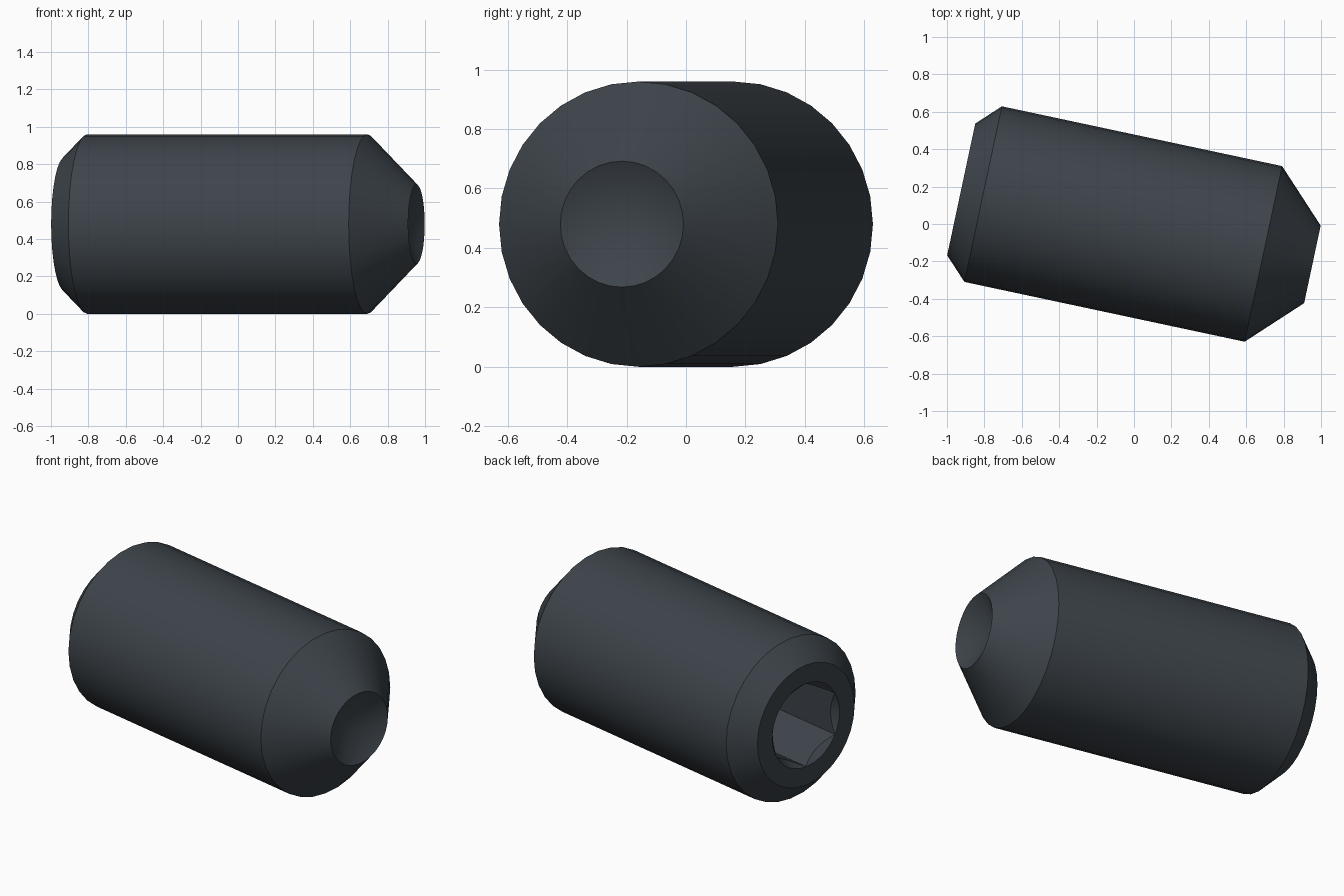
import bpy, bmesh, math
from mathutils import Vector

cube = bpy.data.objects.get("Cube")
if cube:
    bpy.data.objects.remove(cube, do_unlink=True)

# Main sizes, measured along the screw's own x axis
HALF = 0.96
BODY_R, SOCKET_END_R, POINT_R = 0.48, 0.36, 0.212
HEX_R, HEX_DEPTH, CUP_DEPTH = 0.249, 0.8, 0.12


def lathe(name, profile, sides):
    """Closed solid turned around x from (x, radius) points."""
    bm = bmesh.new()
    rings = []
    for x, r in profile:
        if r == 0:
            rings.append([bm.verts.new((x, 0, 0))] * sides)
            continue
        ring = []
        for i in range(sides):
            a = math.tau * i / sides + math.pi / 2
            ring.append(bm.verts.new((x, r * math.cos(a), r * math.sin(a))))
        rings.append(ring)
    for a, b in zip(rings, rings[1:]):
        for i in range(sides):
            j = (i + 1) % sides
            bm.faces.new(dict.fromkeys((a[i], a[j], b[j], b[i])))
    for ring in (rings[0], rings[-1]):
        if ring[0] != ring[1]:
            bm.faces.new(ring)
    bmesh.ops.recalc_face_normals(bm, faces=bm.faces)
    mesh = bpy.data.meshes.new(name)
    bm.to_mesh(mesh)
    bm.free()
    obj = bpy.data.objects.new(name, mesh)
    bpy.context.collection.objects.link(obj)
    return obj


def cut(target, cutter):
    """Subtract the cutter and remove it."""
    cutter.hide_render = True
    mod = target.modifiers.new("cut", "BOOLEAN")
    mod.operation = "DIFFERENCE"
    mod.solver = "EXACT"
    mod.object = cutter
    bpy.context.view_layer.objects.active = target
    bpy.ops.object.modifier_apply(modifier=mod.name)
    bpy.data.objects.remove(cutter, do_unlink=True)


# Screw body: chamfered socket end, tapered point with a conical cup
screw = lathe("set_screw", [
    (-HALF, SOCKET_END_R),
    (-HALF + BODY_R - SOCKET_END_R, BODY_R),
    (HALF - BODY_R + POINT_R, BODY_R),
    (HALF, POINT_R),
    (HALF - CUP_DEPTH, 0),
], 32)

# Hexagonal socket with a countersunk rim
cut(screw, lathe("socket_cutter", [(-HALF - 0.1, HEX_R - 0.001),
                                   (-HALF + HEX_DEPTH, HEX_R - 0.001)], 6))
cut(screw, lathe("countersink_cutter", [(-HALF - 0.05, HEX_R + 0.05),
                                        (-HALF + 0.15, HEX_R - 0.15)], 48))

# Dark steel colour
steel = bpy.data.materials.new("dark_steel")
steel.use_nodes = True
colour = (0.047, 0.058, 0.069, 1)
steel.diffuse_color = colour
steel.node_tree.nodes["Principled BSDF"].inputs["Base Color"].default_value = colour
screw.data.materials.clear()
screw.data.materials.append(steel)

# Smooth shading with crisp edges
bpy.ops.object.select_all(action="DESELECT")
screw.select_set(True)
bpy.context.view_layer.objects.active = screw
bpy.ops.object.shade_smooth_by_angle(angle=math.radians(30))

# Lay the screw on the ground, turned slightly
screw.location = Vector((0.015, -0.0155, BODY_R))
screw.rotation_euler.z = math.radians(-12.04)
